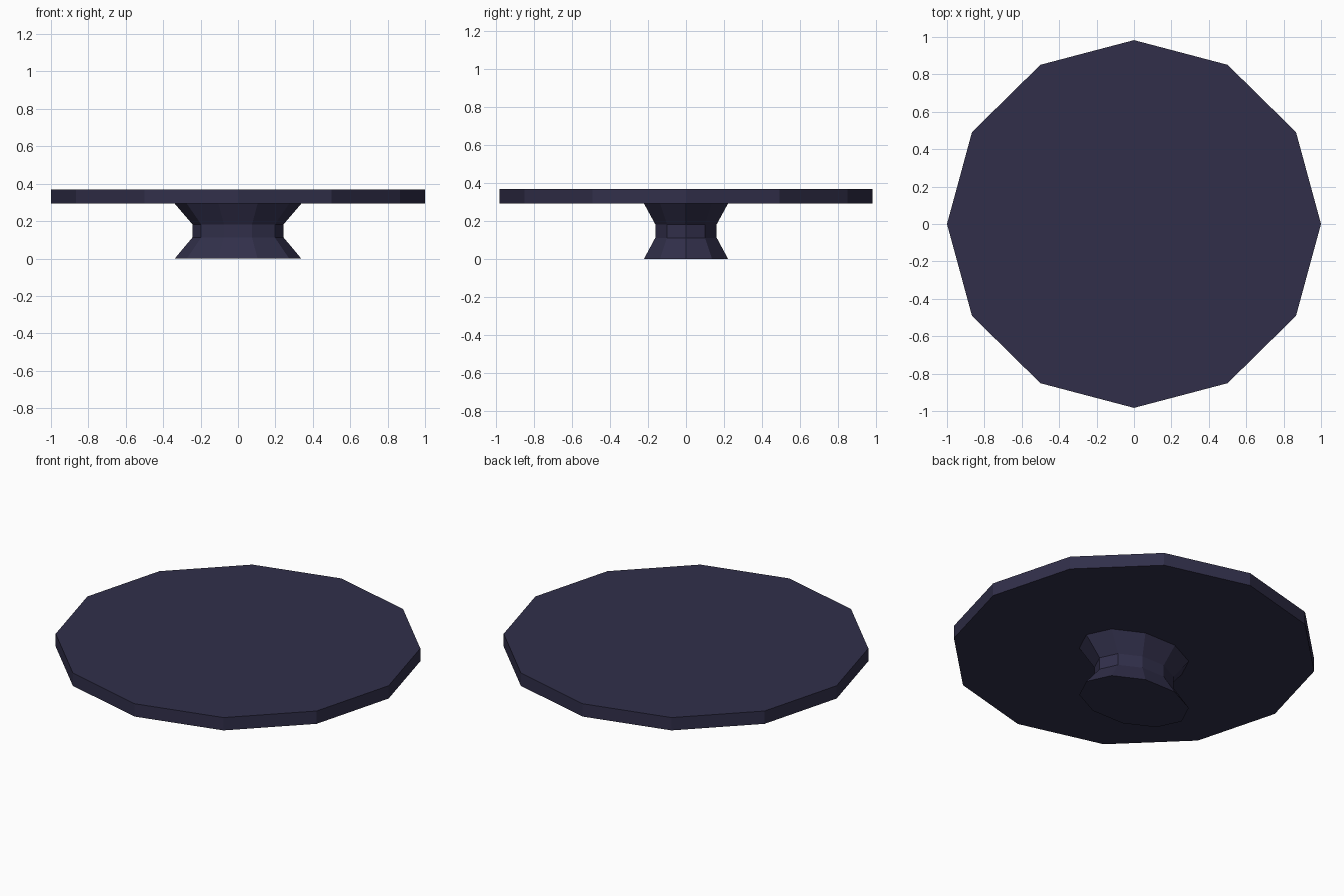
import bpy
import bmesh
import math

if "Cube" in bpy.data.objects:
    bpy.data.objects.remove(bpy.data.objects["Cube"])

# One dark indigo colour for the whole table
indigo = bpy.data.materials.new("dark_indigo")
indigo.diffuse_color = (0.0307, 0.0284, 0.0685, 1.0)
indigo.use_nodes = True
indigo.node_tree.nodes["Principled BSDF"].inputs["Base Color"].default_value = indigo.diffuse_color


def elliptical_loft(name, sides, rings):
    """Flat-faced solid through rings of (z, x radius, y radius)."""
    bm = bmesh.new()
    loops = []
    for z, rx, ry in rings:
        loops.append([bm.verts.new((rx * math.cos(2 * math.pi * i / sides),
                                    ry * math.sin(2 * math.pi * i / sides), z))
                      for i in range(sides)])
    for low, high in zip(loops, loops[1:]):
        for i in range(sides):
            j = (i + 1) % sides
            bm.faces.new((low[i], low[j], high[j], high[i]))
    bm.faces.new(loops[0][::-1])
    bm.faces.new(loops[-1])
    bmesh.ops.recalc_face_normals(bm, faces=bm.faces)
    mesh = bpy.data.meshes.new(name)
    bm.to_mesh(mesh)
    bm.free()
    mesh.materials.append(indigo)
    obj = bpy.data.objects.new(name, mesh)
    bpy.context.collection.objects.link(obj)
    return obj


# Twelve-sided table top
elliptical_loft("table_top", 12, [(0.293, 1.0, 0.983), (0.37, 1.0, 0.983)])

# Ten-sided oval pedestal, flared at both ends with a narrow waist
elliptical_loft("pedestal", 10, [(0.0, 0.338, 0.233), (0.112, 0.244, 0.17),
                                 (0.183, 0.244, 0.17), (0.293, 0.338, 0.233)])
